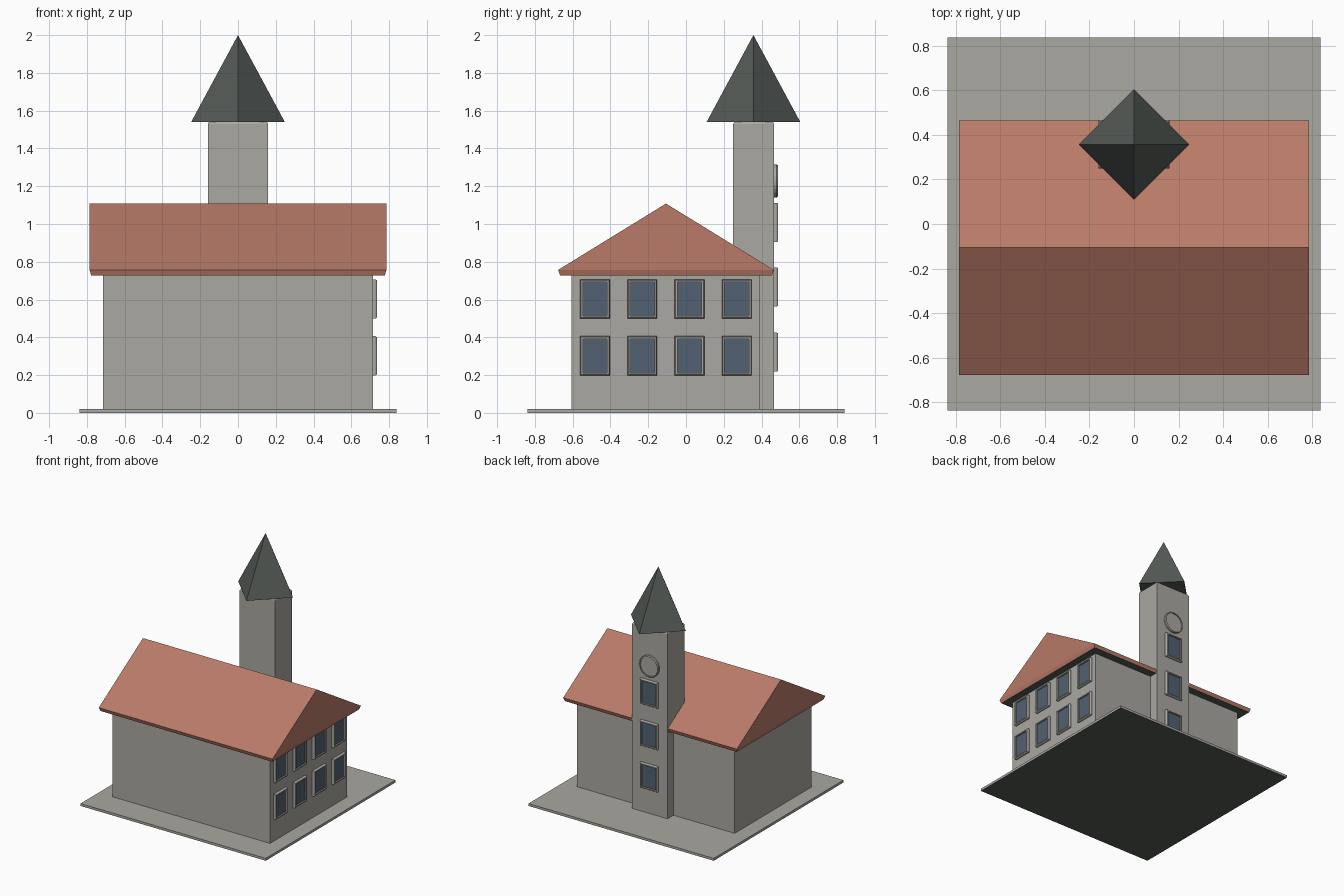
import bpy, bmesh, math
from mathutils import Vector

if "Cube" in bpy.data.objects:
    bpy.data.objects.remove(bpy.data.objects["Cube"])


def mat(name, r, g, b):
    m = bpy.data.materials.new(name)
    m.diffuse_color = (r, g, b, 1)
    m.use_nodes = True
    m.node_tree.nodes["Principled BSDF"].inputs["Base Color"].default_value = m.diffuse_color
    return m


WALL = mat("stone_grey", 0.40, 0.392, 0.358)
ROOF = mat("roof_tile", 0.48, 0.195, 0.137)
DARK = mat("dark_slate", 0.090, 0.103, 0.094)
GLASS = mat("window_blue", 0.084, 0.119, 0.168)


def finish(name, bm, mats, rule=None):
    """Turn a bmesh into an object; rule(face) gives the material index."""
    bmesh.ops.recalc_face_normals(bm, faces=bm.faces[:])
    bm.normal_update()
    me = bpy.data.meshes.new(name)
    for m in mats:
        me.materials.append(m)
    if rule:
        for f in bm.faces:
            f.material_index = rule(f)
    bm.to_mesh(me)
    bm.free()
    ob = bpy.data.objects.new(name, me)
    bpy.context.collection.objects.link(ob)
    return ob


def stack(bm, rings, cap_mat=0):
    """Join a stack of equal rings into a closed solid; last cap gets cap_mat."""
    vs = [[bm.verts.new(p) for p in r] for r in rings]
    n = len(vs[0])
    for a, b in zip(vs, vs[1:]):
        for i in range(n):
            j = (i + 1) % n
            bm.faces.new((a[i], a[j], b[j], b[i]))
    bm.faces.new(vs[0])
    bm.faces.new(vs[-1]).material_index = cap_mat


def rect(x0, x1, y0, y1, z):
    return [Vector(p) for p in ((x0, y0, z), (x1, y0, z), (x1, y1, z), (x0, y1, z))]


def underside(f):
    return 1 if f.normal.z < -0.9 else 0


# base plate with dark underside
bm = bmesh.new()
stack(bm, [rect(-.838, .838, -.838, .838, z) for z in (0, .02)])
finish("base_plate", bm, [WALL, DARK], underside)

# main building
bm = bmesh.new()
stack(bm, [rect(-.714, .714, -.605, .39, z) for z in (.015, .74)])
finish("main_walls", bm, [WALL])

# gabled roof with slanted eave band
bm = bmesh.new()
stack(bm, [rect(-.777, .777, -.667, .455, .728),
           rect(-.786, .786, -.677, .465, .757),
           rect(-.786, .786, -.106, -.106, 1.108)])
bmesh.ops.remove_doubles(bm, verts=bm.verts[:], dist=1e-4)
finish("gable_roof", bm, [ROOF, DARK], underside)

# tower shaft
TB = 0.467
bm = bmesh.new()
stack(bm, [rect(-.16, .16, .25, TB, .015),
           rect(-.16, .16, .25, TB, 1.53),
           rect(-.153, .153, .257, TB - .007, 1.541)])
finish("tower", bm, [WALL])

# four-sided spire, turned 45 degrees to the tower
bm = bmesh.new()
cy = 0.357
foot = [bm.verts.new((.248 * math.cos(i * math.pi / 2),
                      cy + .248 * math.sin(i * math.pi / 2), 1.54)) for i in range(4)]
tip = bm.verts.new((0, cy, 2.0))
bm.faces.new(foot)
for i in range(4):
    bm.faces.new((foot[i], foot[(i + 1) % 4], tip))
finish("spire", bm, [DARK])


def on_right(u, v, n):
    return Vector((.714 + n, u, v))


def on_tower(u, v, n):
    return Vector((-u, TB + n, v))


# raised frame profile: half width, half height, height off the wall
FRAME = [(.079, .104, -.01), (.079, .104, .013), (.074, .099, .021),
         (.064, .090, .021), (.064, .090, .010)]


def window(name, place, u, v):
    bm = bmesh.new()
    stack(bm, [[place(u + sx * w, v + sz * h, n)
                for sx, sz in ((-1, -1), (1, -1), (1, 1), (-1, 1))]
               for w, h, n in FRAME], 1)
    finish(name, bm, [WALL, GLASS])


# windows on the right wall
for row, z in enumerate((.302, .603)):
    for col in range(4):
        window(f"wall_window_{row}_{col}", on_right, -.482 + col * .2503, z)

# windows up the tower
for i, z in enumerate((.322, .667, 1.008)):
    window(f"tower_window_{i}", on_tower, 0, z)

# round clock disc
bm = bmesh.new()
N = 24
stack(bm, [[on_tower(r * math.cos(2 * math.pi * i / N),
                     1.228 + r * math.sin(2 * math.pi * i / N), n) for i in range(N)]
           for r, n in ((.088, -.01), (.088, .012), (.083, .019), (.076, .019), (.076, .012))])
finish("clock_disc", bm, [WALL])
